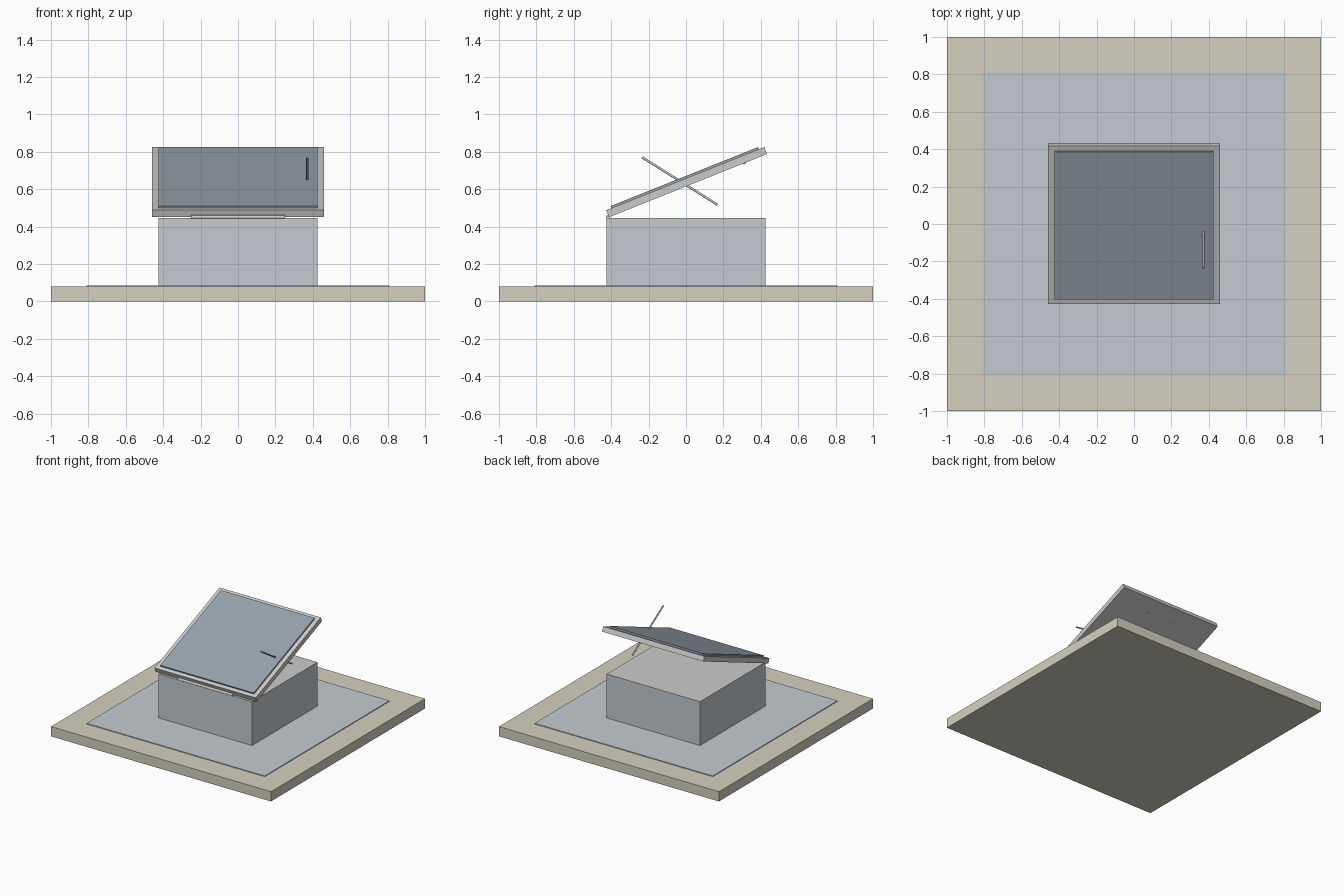
import bpy, math
from mathutils import Matrix, Vector

if "Cube" in bpy.data.objects:
    bpy.data.objects.remove(bpy.data.objects["Cube"])


def paint(ob, name, col):
    m = bpy.data.materials.get(name) or bpy.data.materials.new(name)
    m.diffuse_color = (*col, 1)
    m.use_nodes = True
    m.node_tree.nodes["Principled BSDF"].inputs["Base Color"].default_value = m.diffuse_color
    ob.data.materials.append(m)


def box(name, size, centre, frame=Matrix()):
    bpy.ops.mesh.primitive_cube_add(size=1)
    ob = bpy.context.object
    ob.name = name
    ob.data.transform(Matrix.Diagonal((*size, 1)))
    ob.matrix_world = frame @ Matrix.Translation(centre)
    return ob


def rod(name, a, b, r, frame=Matrix()):
    a, b = frame @ Vector(a), frame @ Vector(b)
    d = b - a
    bpy.ops.mesh.primitive_cylinder_add(vertices=16, radius=r, depth=d.length)
    ob = bpy.context.object
    ob.name = name
    ob.matrix_world = Matrix.Translation((a + b) / 2) @ d.to_track_quat('Z', 'Y').to_matrix().to_4x4()
    bpy.ops.object.shade_smooth_by_angle()
    return ob


SHEET = (0.55, 0.60, 0.64)

# Roof slab, flashing sheet and raised curb
paint(box("roof_slab", (2, 2, 0.08), (0, 0, 0.04)), "roof_beige", (0.66, 0.64, 0.53))
paint(box("flashing", (1.62, 1.62, 0.006), (0, 0, 0.083)), "sheet_metal", SHEET)
paint(box("curb", (0.85, 0.85, 0.35), (0, 0, 0.255)), "sheet_metal", SHEET)
box("curb_cap", (0.85, 0.85, 0.016), (0, 0, 0.438))

# Propped-open lid, in its own tilted frame
tilt = Matrix.Translation((0.0, 0.003, 0.638)) @ Matrix.Rotation(math.radians(21.8), 4, 'X')
box("lid_frame", (0.92, 0.91, 0.04), (0, 0, 0), tilt)
paint(box("lid_panel", (0.85, 0.85, 0.012), (0, 0, 0.026), tilt), "panel_blue_grey", (0.31, 0.36, 0.41))

# Handle posts showing below the lid
for s in (-1, 1):
    rod("handle_post", (s * 0.123, 0.325, -0.026), (s * 0.123, 0.325, 0.0), 0.008, tilt)

# Hinge rod and support strut
rod("hinge", (-0.25, -0.418, 0.451), (0.25, -0.418, 0.451), 0.01)
rod("support_strut", (0.37, -0.235, 0.771), (0.37, 0.168, 0.517), 0.006)
